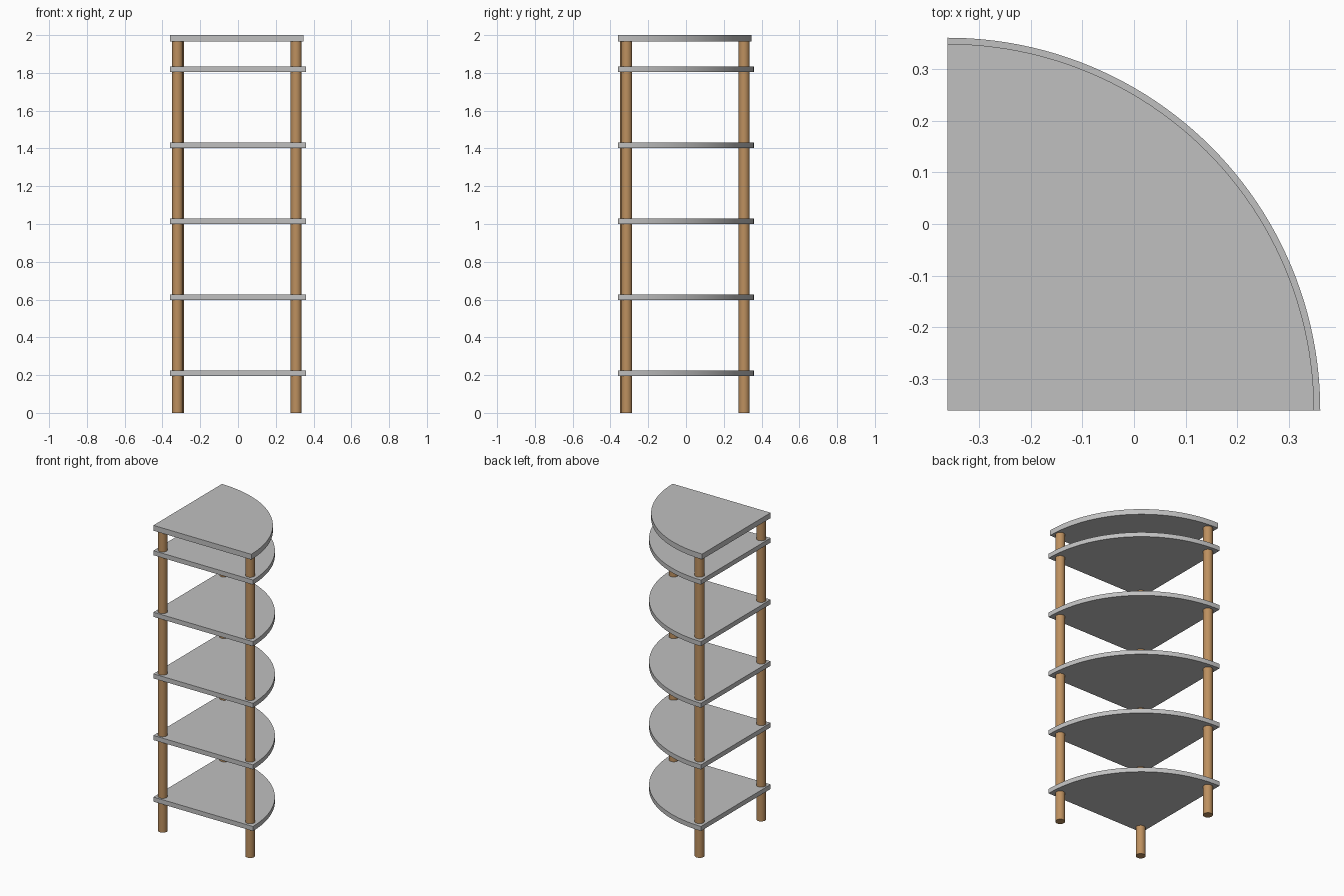
import bpy, bmesh, math

cube = bpy.data.objects.get("Cube")
if cube:
    bpy.data.objects.remove(cube, do_unlink=True)


def make_material(name, rgb):
    mat = bpy.data.materials.new(name)
    mat.use_nodes = True
    mat.diffuse_color = (*rgb, 1)
    mat.node_tree.nodes["Principled BSDF"].inputs["Base Color"].default_value = (*rgb, 1)
    return mat


GREY = make_material("grey_board", (0.53, 0.53, 0.53))
WOOD = make_material("brown_wood", (0.51, 0.28, 0.115))

CORNER = -0.36      # x and y of the square corner of every board
SEGMENTS = 48


def smooth(obj):
    bpy.ops.object.select_all(action='DESELECT')
    obj.select_set(True)
    bpy.context.view_layer.objects.active = obj
    bpy.ops.object.shade_smooth_by_angle(angle=math.radians(30))


def quarter_board(name, radius, z, thickness):
    """Quarter-disc board extruded upward from z."""
    bm = bmesh.new()
    verts = [bm.verts.new((CORNER, CORNER, z))]
    for i in range(SEGMENTS + 1):
        a = math.pi / 2 * i / SEGMENTS
        verts.append(bm.verts.new((CORNER + radius * math.cos(a),
                                   CORNER + radius * math.sin(a), z)))
    face = bm.faces.new(verts)
    ext = bmesh.ops.extrude_face_region(bm, geom=[face])
    top = [v for v in ext["geom"] if isinstance(v, bmesh.types.BMVert)]
    bmesh.ops.translate(bm, verts=top, vec=(0, 0, thickness))
    bmesh.ops.recalc_face_normals(bm, faces=bm.faces[:])
    mesh = bpy.data.meshes.new(name)
    bm.to_mesh(mesh)
    bm.free()
    mesh.materials.append(GREY)
    obj = bpy.data.objects.new(name, mesh)
    bpy.context.collection.objects.link(obj)
    smooth(obj)


def post(name, x, y, height=1.966, radius=0.029):
    bpy.ops.mesh.primitive_cylinder_add(vertices=32, radius=radius, depth=height,
                                        location=(x, y, height / 2))
    obj = bpy.context.object
    obj.name = name
    obj.data.materials.append(WOOD)
    smooth(obj)


# Five evenly spaced shelves and a slightly smaller, thicker top
for i in range(5):
    quarter_board(f"shelf_{i + 1}", 0.72, 0.194 + 0.4027 * i, 0.03)
quarter_board("top_board", 0.708, 1.965, 0.035)

# Three round posts: one in the corner, one at each end of the curve
post("corner_post", -0.32, -0.32)
post("front_post", 0.308, -0.314)
post("back_post", -0.314, 0.308)
